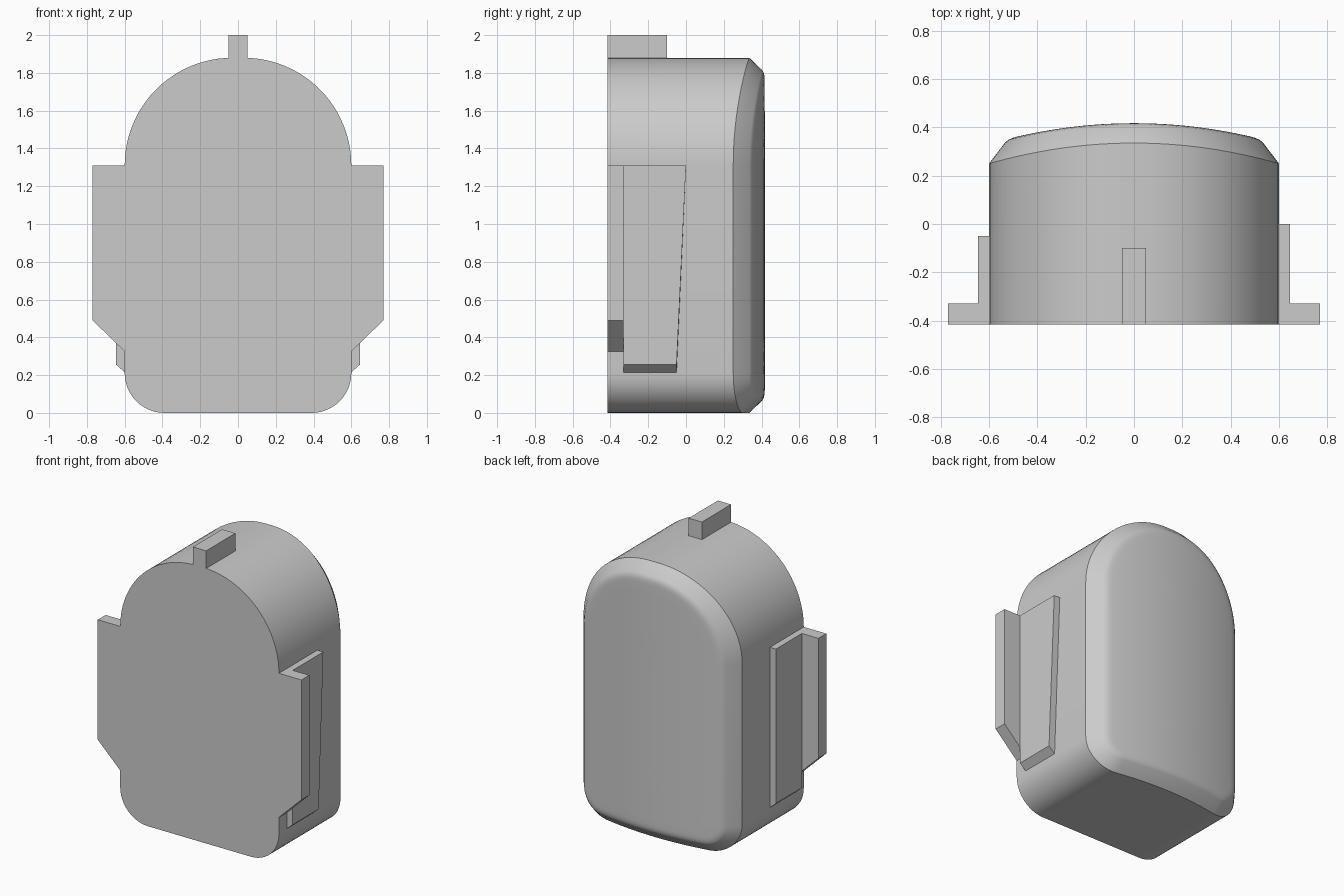
import bpy, bmesh, math
from mathutils import Vector

cube = bpy.data.objects.get("Cube")
if cube:
    bpy.data.objects.remove(cube, do_unlink=True)

GREY = (0.6, 0.6, 0.6, 1)
mat = bpy.data.materials.new("plain grey")
mat.use_nodes = True
mat.diffuse_color = GREY
mat.node_tree.nodes["Principled BSDF"].inputs["Base Color"].default_value = GREY

FRONT, HALF, SHOULDER, TOP = -0.415, 0.6, 1.31, 1.88
R_TOP, R_LOW = TOP - SHOULDER, 0.21


def finish(name, bm):
    bmesh.ops.remove_doubles(bm, verts=bm.verts, dist=1e-5)
    bmesh.ops.recalc_face_normals(bm, faces=bm.faces)
    mesh = bpy.data.meshes.new(name)
    bm.to_mesh(mesh)
    bm.free()
    mesh.materials.append(mat)
    obj = bpy.data.objects.new(name, mesh)
    bpy.context.collection.objects.link(obj)
    return obj


def prism(name, bottom, top):
    """Solid between two matching loops of points."""
    bm = bmesh.new()
    a = [bm.verts.new(p) for p in bottom]
    b = [bm.verts.new(p) for p in top]
    bm.faces.new(a)
    bm.faces.new(b)
    for i in range(len(a)):
        j = (i + 1) % len(a)
        bm.faces.new((a[i], a[j], b[j], b[i]))
    return finish(name, bm)


def outline(inset):
    """Arched outline with rounded lower corners, moved inward by inset."""
    pts = []

    def arc(cx, cz, r, start, steps):
        for i in range(steps + 1):
            t = math.radians(start + 90 * i / steps)
            pts.append((cx + (r - inset) * math.cos(t), cz + (r - inset) * math.sin(t)))

    cx_top, cx_low = HALF - R_TOP, HALF - R_LOW
    arc(cx_top, SHOULDER, R_TOP, 0, 24)
    arc(-cx_top, SHOULDER, R_TOP, 90, 24)
    arc(-cx_low, R_LOW, R_LOW, 180, 12)
    for i in range(1, 16):
        pts.append((cx_low * (i / 8 - 1), inset))
    arc(cx_low, R_LOW, R_LOW, 270, 12)
    return pts


def rim_y(x):
    return 0.335 - 0.085 * (x / HALF) ** 2


# Body: flat front, straight walls, bevelled rim and a bowed back
bm = bmesh.new()
rings = [[(x, FRONT, z) for x, z in outline(0)]]
for inset, rise in ((0, 0), (0.065, 0.068), (0.08, 0.077), (0.1, 0.081), (0.12, 0.082)):
    rings.append([(x, rim_y(x) + rise, z) for x, z in outline(inset)])
edge = outline(0.12)
for k in range(7, -1, -1):
    s = k / 8
    ring = []
    for x, z in edge:
        mid = min(max(z, 0.5), SHOULDER)
        ring.append((x * s, rim_y(x * s) + 0.082, mid + (z - mid) * s))
    rings.append(ring)
loops = [[bm.verts.new(p) for p in ring] for ring in rings]
bm.faces.new(loops[0])
for a, b in zip(loops, loops[1:]):
    for i in range(len(a)):
        j = (i + 1) % len(a)
        bm.faces.new((a[i], a[j], b[j], b[i]))
bmesh.ops.dissolve_degenerate(bm, dist=1e-5, edges=bm.edges)
body = finish("body", bm)
bpy.ops.object.select_all(action='DESELECT')
body.select_set(True)
bpy.context.view_layer.objects.active = body
bpy.ops.object.shade_smooth_by_angle(angle=math.radians(30))

# Side flanges and rails; the left rail tapers, the right one is straight
FLANGE_BACK = -0.33
for side, label, rail_top_y in ((1, "left", 0.0), (-1, "right", -0.05)):
    wing = [(HALF, SHOULDER), (0.77, SHOULDER), (0.77, 0.49), (HALF, 0.325)]
    prism(label + "_flange",
          [(side * x, FRONT, z) for x, z in wing],
          [(side * x, FLANGE_BACK, z) for x, z in wing])

    def rail_loop(x, low):
        return [(side * x, FLANGE_BACK, SHOULDER), (side * x, rail_top_y, SHOULDER),
                (side * x, -0.05, low), (side * x, FLANGE_BACK, low)]

    prism(label + "_rail", rail_loop(HALF, 0.215), rail_loop(0.645, 0.255))

# Top tab
tab = [(-0.05, FRONT), (0.05, FRONT), (0.05, -0.1), (-0.05, -0.1)]
prism("top_tab", [(x, y, TOP - 0.005) for x, y in tab], [(x, y, 2.0) for x, y in tab])
